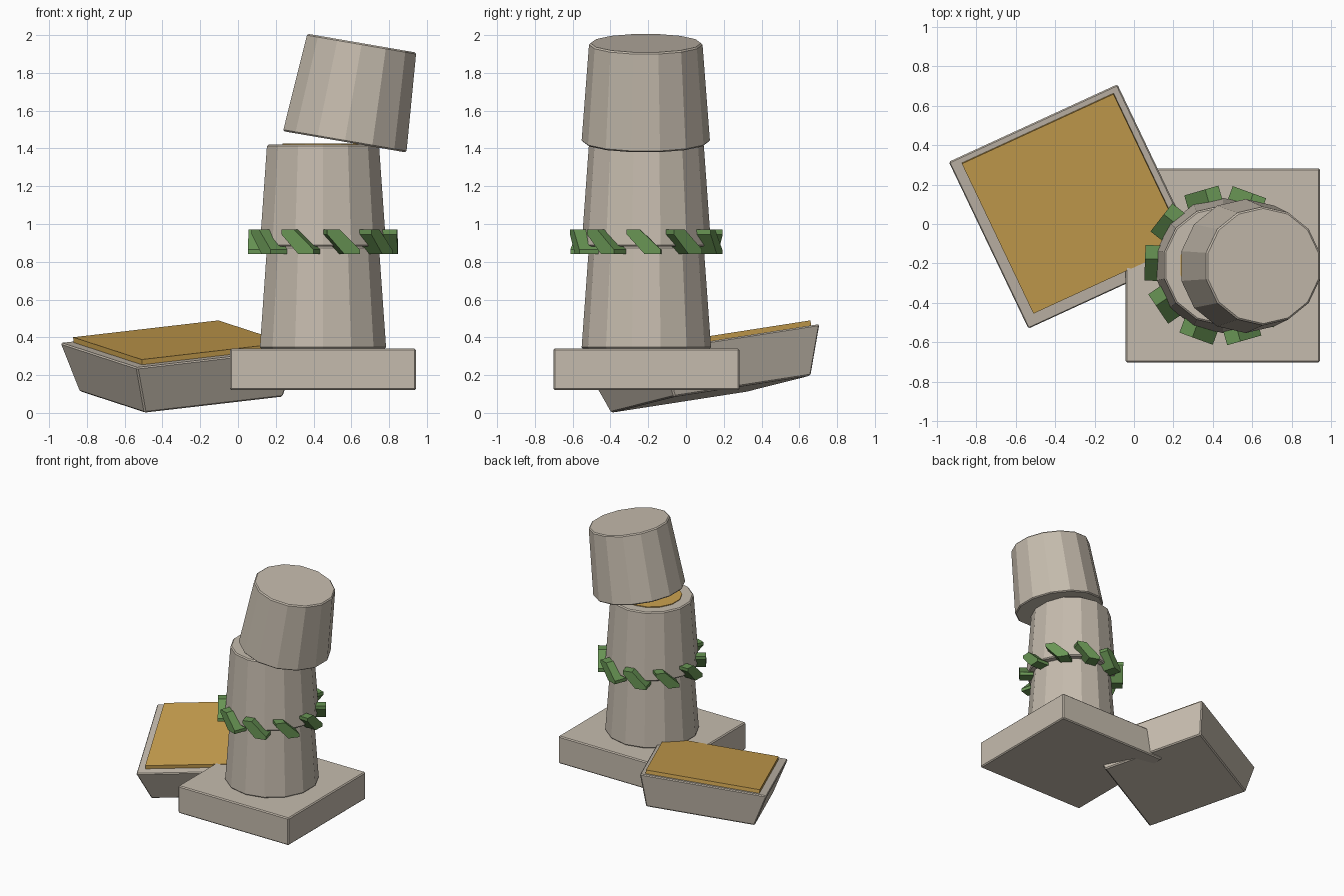
import bpy, bmesh, math
from mathutils import Vector, Matrix

if "Cube" in bpy.data.objects:
    bpy.data.objects.remove(bpy.data.objects["Cube"])


def material(name, rgb):
    m = bpy.data.materials.new(name)
    m.diffuse_color = (*rgb, 1)
    m.use_nodes = True
    m.node_tree.nodes["Principled BSDF"].inputs["Base Color"].default_value = m.diffuse_color
    return m


STONE = material("pale_stone", (0.56, 0.50, 0.42))
GOLD = material("ochre_gold", (0.60, 0.36, 0.08))
GREEN = material("leaf_green", (0.14, 0.30, 0.09))


def loft(name, low, high, mat, matrix=Matrix(), bevel=0):
    """Closed solid between two matching loops of points."""
    bm = bmesh.new()
    a = [bm.verts.new(p) for p in low]
    b = [bm.verts.new(p) for p in high]
    n = len(a)
    bm.faces.new(a[::-1])
    bm.faces.new(b)
    for i in range(n):
        j = (i + 1) % n
        bm.faces.new((a[i], a[j], b[j], b[i]))
    bmesh.ops.recalc_face_normals(bm, faces=bm.faces[:])
    me = bpy.data.meshes.new(name)
    bm.to_mesh(me)
    bm.free()
    me.materials.append(mat)
    ob = bpy.data.objects.new(name, me)
    ob.matrix_world = matrix
    bpy.context.collection.objects.link(ob)
    if bevel:
        mod = ob.modifiers.new("worn_edges", "BEVEL")
        mod.width = bevel
        mod.segments = 1
        mod.limit_method = "ANGLE"
        mod.angle_limit = math.radians(40)
    return ob


def ring(r, z, n=14):
    # half-step turn puts flat sides on the x axis
    return [(r * math.cos(2 * math.pi * (i + .5) / n),
             r * math.sin(2 * math.pi * (i + .5) / n), z) for i in range(n)]


def rect(hx, hy, z, cx=0, cy=0):
    return [(cx + sx * hx, cy + sy * hy, z)
            for sx, sy in ((-1, -1), (1, -1), (1, 1), (-1, 1))]


CX, CY = 0.45, -0.21

# Square plinth
loft("plinth", rect(.4925, .4925, .12), rect(.4925, .4925, .34), STONE,
     Matrix.Translation((CX, CY, 0)), .008)

# Two upright tapered drums
for name, z in (("lower_drum", .34), ("middle_drum", .88)):
    loft(name, ring(.343, 0), ring(.304, .54), STONE,
         Matrix.Translation((CX, CY, z)), .008)

# Gold disc on the joint under the slipped drum
loft("joint_disc", ring(.22, 0), ring(.22, .006), GOLD,
     Matrix.Translation((CX, CY, 1.42)))

# Slipped, tilted top drum
loft("top_drum", ring(.34, 0), ring(.30, .53), STONE,
     Matrix.Translation((.565, -.213, 1.435)) @ Matrix.Rotation(math.radians(9.8), 4, "Y"), .008)

# Ring of ten slanted leaves around the middle joint
PROFILE = [(-.09, .065), (-.09, .04), (.005, -.065), (.09, -.065), (.09, -.04), (-.02, .065)]
for k in range(10):
    turn = Matrix.Rotation(math.radians(36 * k - 2), 4, "Z")
    loft(f"leaf_{k + 1}", [(.29, t, z) for t, z in PROFILE], [(.395, t, z) for t, z in PROFILE],
         GREEN, Matrix.Translation((CX, CY, .905)) @ turn)

# Fallen capital: tapered block lying tilted, with a gold slab on top
u = Vector((.905, .416, .105)).normalized()
n = Vector((-.036, -.1705, .986))
n = (n - u * n.dot(u)).normalized()
v = n.cross(u)
frame = Matrix((u, v, n)).transposed().to_4x4()
place = Matrix.Translation((-.31, .0875, .355)) @ frame
loft("fallen_capital", rect(.405, .405, -.26), rect(.475, .475, 0), STONE, place, .008)
loft("capital_slab", rect(.425, .425, -.005, .012, .016),
     rect(.425, .425, .028, .012, .016), GOLD, place)
